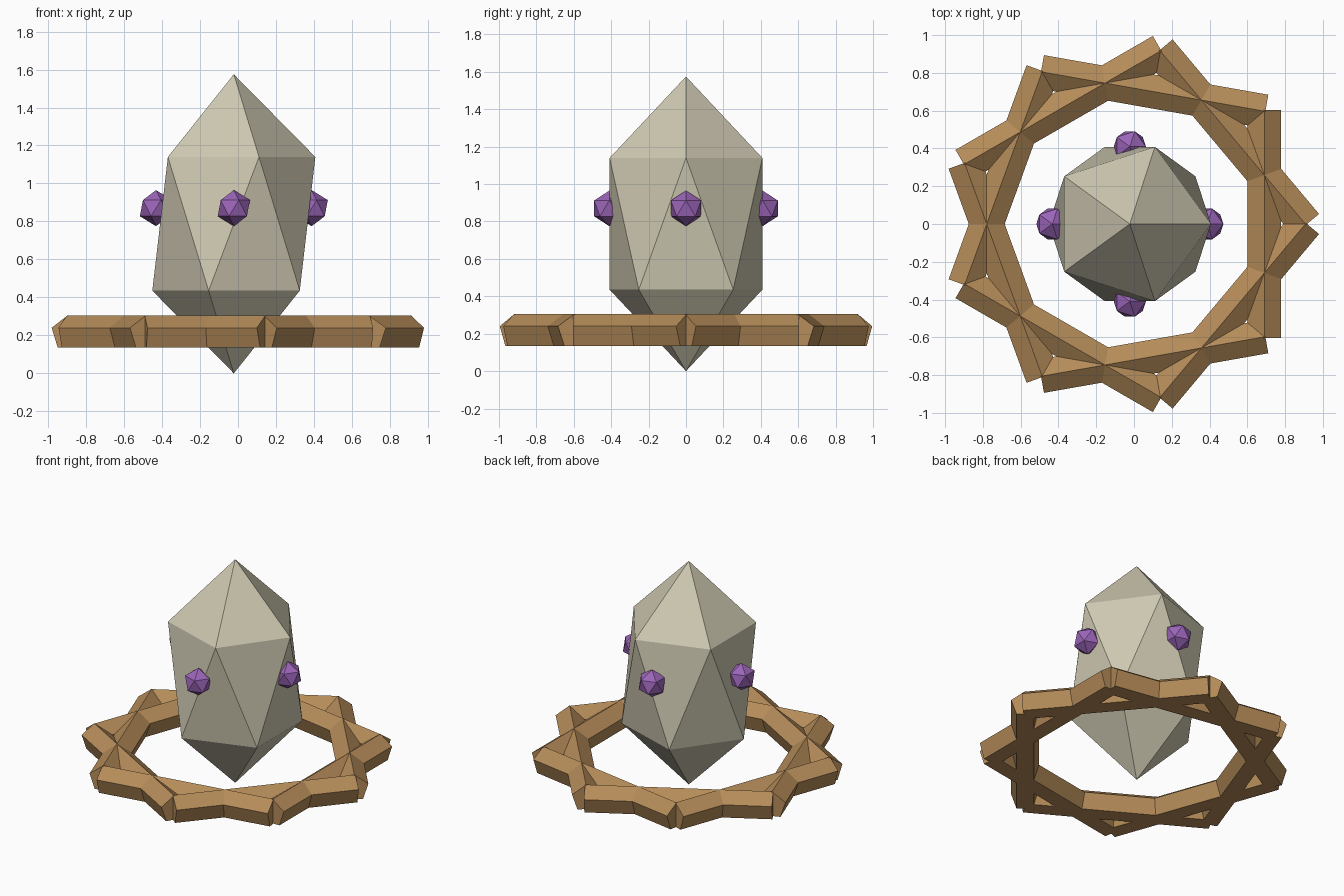
import bpy, bmesh, math
from math import cos, sin, radians
from mathutils import Matrix, Vector

default = bpy.data.objects.get("Cube")
if default:
    bpy.data.objects.remove(default, do_unlink=True)

AXIS_X = -0.022  # shared vertical axis of the whole model


def material(name, rgb):
    m = bpy.data.materials.new(name)
    m.use_nodes = True
    colour = (*rgb, 1)
    m.diffuse_color = colour
    m.node_tree.nodes["Principled BSDF"].inputs["Base Color"].default_value = colour
    return m


stone = material("pale stone", (0.62, 0.58, 0.44))
wood = material("warm wood", (0.46, 0.26, 0.10))
purple = material("purple gem", (0.33, 0.13, 0.48))


def add_object(name, bm, mat, location):
    bmesh.ops.recalc_face_normals(bm, faces=bm.faces)
    mesh = bpy.data.meshes.new(name)
    bm.to_mesh(mesh)
    bm.free()
    mesh.materials.append(mat)
    ob = bpy.data.objects.new(name, mesh)
    ob.location = location
    bpy.context.collection.objects.link(ob)
    return ob


def twenty_sided(name, width, height, mat, location):
    """Flat-faced icosahedron with a point at the top and bottom."""
    bm = bmesh.new()
    ring_r, ring_z = width * 2 / math.sqrt(5), height / math.sqrt(5)
    top = bm.verts.new((0, 0, height))
    bottom = bm.verts.new((0, 0, -height))

    def ring(start, z):
        angles = [radians(start + 72 * i) for i in range(5)]
        return [bm.verts.new((ring_r * cos(a), ring_r * sin(a), z)) for a in angles]

    upper, lower = ring(0, ring_z), ring(36, -ring_z)
    for i in range(5):
        j = (i + 1) % 5
        bm.faces.new((top, upper[i], upper[j]))
        bm.faces.new((upper[i], lower[i], upper[j]))
        bm.faces.new((upper[j], lower[i], lower[j]))
        bm.faces.new((bottom, lower[j], lower[i]))
    return add_object(name, bm, mat, location)


# Large central crystal
twenty_sided("crystal", 0.48, 0.7875, stone, (AXIS_X, 0, 0.7875))

# Four small gems set around the crystal
for side, x, y in (("left", 1, 0), ("right", -1, 0), ("front", 0, -1), ("back", 0, 1)):
    twenty_sided(side + "_gem", 0.095, 0.095, purple,
                 (AXIS_X + 0.41 * x, 0.41 * y, 0.87))

# Star-shaped ring of nine crossing five-sided beams, ridge upwards
BEAMS, DISTANCE, HALF, RADIUS = 9, 0.712, 0.603, 0.094
for k in range(BEAMS):
    bm = bmesh.new()
    ends = []
    for y in (-HALF, HALF):
        angles = [radians(90 + 72 * i) for i in range(5)]
        ends.append([bm.verts.new((DISTANCE + RADIUS * cos(a), y, RADIUS * sin(a)))
                     for a in angles])
        bm.faces.new(ends[-1])
    for i in range(5):
        j = (i + 1) % 5
        bm.faces.new((ends[0][i], ends[0][j], ends[1][j], ends[1][i]))
    turn = Matrix.Rotation(2 * math.pi * k / BEAMS, 3, 'Z')
    bmesh.ops.rotate(bm, verts=bm.verts, cent=Vector(), matrix=turn)
    add_object(f"ring_beam_{k + 1}", bm, wood, (AXIS_X, 0, 0.211))
